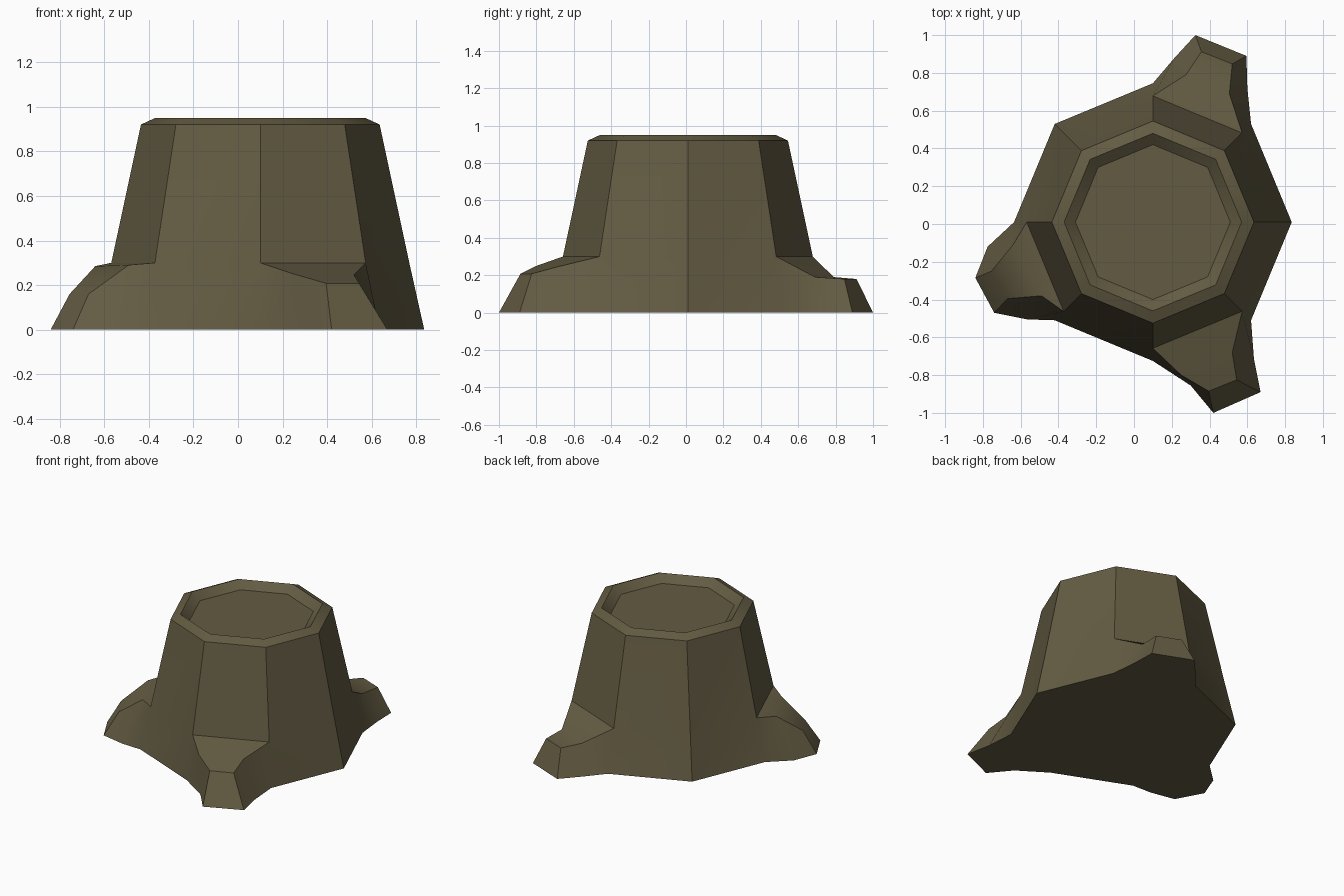
import bpy, bmesh, math

if "Cube" in bpy.data.objects:
    bpy.data.objects.remove(bpy.data.objects["Cube"])

SIDES = 8
CX, CY = 0.10, 0.01

bm = bmesh.new()

def ring(r, z):
    return [bm.verts.new((CX + r * math.cos(2 * math.pi * i / SIDES),
                          CY + r * math.sin(2 * math.pi * i / SIDES), z))
            for i in range(SIDES)]

# Trunk: tapered octagon, bevelled rim, sunken cut face
profile = [(0.735, 0), (0.668, 0.30), (0.535, 0.92), (0.47, 0.95), (0.41, 0.90)]
rings = [ring(r, z) for r, z in profile]

# Roots: each grows out of one lower side panel through two sections,
# listed as top start, top end, bottom start, bottom end
roots = {
    1: [((0.505, 0.69, 0.19), (0.275, 0.79, 0.19), (0.60, 0.72, 0), (0.215, 0.88, 0)),
        ((0.52, 0.847, 0.18), (0.357, 0.912, 0.18), (0.595, 0.89, 0), (0.325, 1.0, 0))],
    4: [((-0.64, -0.11, 0.285), (-0.49, -0.38, 0.29), (-0.775, -0.12, 0), (-0.565, -0.505, 0)),
        ((-0.755, -0.25, 0.16), (-0.67, -0.395, 0.16), (-0.84, -0.285, 0), (-0.74, -0.47, 0))],
    6: [((0.25, -0.80, 0.25), (0.52, -0.68, 0.247), (0.30, -0.855, 0), (0.635, -0.715, 0)),
        ((0.395, -0.885, 0.208), (0.543, -0.825, 0.208), (0.42, -1.0, 0), (0.67, -0.89, 0))],
}

# Trunk side panels, leaving openings where roots attach
for level, (low, high) in enumerate(zip(rings, rings[1:])):
    for i in range(SIDES):
        if level == 0 and i in roots:
            continue
        j = (i + 1) % SIDES
        bm.faces.new((low[i], low[j], high[j], high[i]))
bm.faces.new(rings[-1])
bm.faces.new(rings[0][::-1])

# Root sections joined by quads and capped at the tip
for i, sections in roots.items():
    j = (i + 1) % SIDES
    prev = (rings[1][i], rings[1][j], rings[0][j], rings[0][i])
    for ts, te, bs, be in sections:
        cur = tuple(bm.verts.new(p) for p in (ts, te, be, bs))
        for k in range(4):
            n = (k + 1) % 4
            bm.faces.new((prev[k], prev[n], cur[n], cur[k]))
        prev = cur
    bm.faces.new(prev)

bmesh.ops.recalc_face_normals(bm, faces=bm.faces)
mesh = bpy.data.meshes.new("tree_stump")
bm.to_mesh(mesh)
bm.free()

stump = bpy.data.objects.new("tree_stump", mesh)
bpy.context.collection.objects.link(stump)

# Dull brown bark
bark = bpy.data.materials.new("bark")
bark.diffuse_color = (0.125, 0.105, 0.055, 1)
bark.use_nodes = True
bark.node_tree.nodes["Principled BSDF"].inputs["Base Color"].default_value = bark.diffuse_color
mesh.materials.append(bark)

bpy.context.view_layer.objects.active = stump
stump.select_set(True)
bpy.ops.object.shade_smooth_by_angle(angle=math.radians(30))
